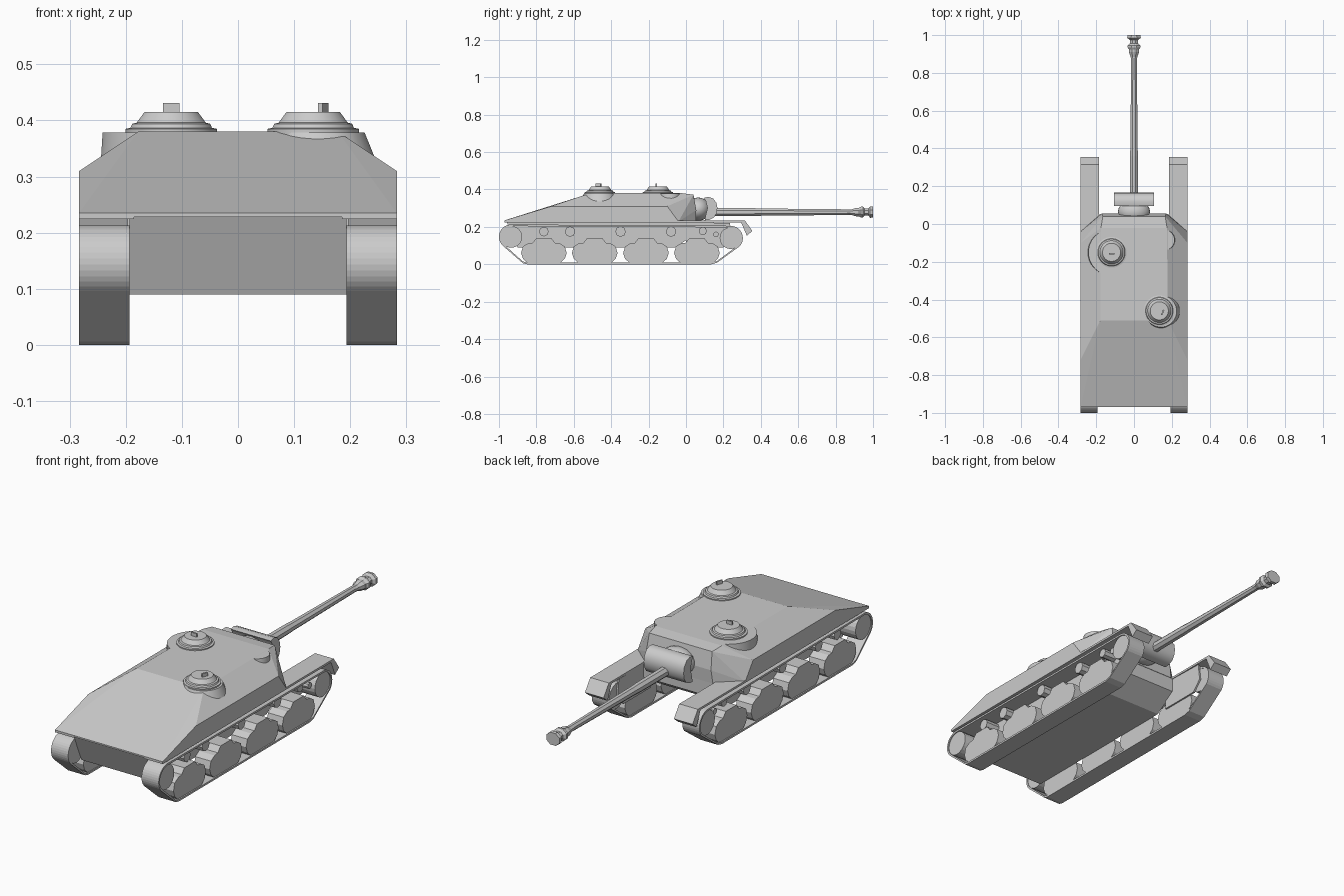
import bpy, bmesh
from math import pi, cos, sin, radians
from mathutils import Vector, Matrix

if "Cube" in bpy.data.objects:
    bpy.data.objects.remove(bpy.data.objects["Cube"])


def finish(name, bm, smooth=None):
    bmesh.ops.recalc_face_normals(bm, faces=bm.faces)
    me = bpy.data.meshes.new(name)
    bm.to_mesh(me)
    bm.free()
    ob = bpy.data.objects.new(name, me)
    bpy.context.collection.objects.link(ob)
    if smooth:
        bpy.ops.object.select_all(action='DESELECT')
        ob.select_set(True)
        bpy.context.view_layer.objects.active = ob
        bpy.ops.object.shade_smooth_by_angle(angle=radians(smooth))
    return ob


def add_prism(bm, pts, x0, x1):
    """Extrude a (y, z) outline along x."""
    face = bm.faces.new([bm.verts.new((x0, y, z)) for y, z in pts])
    ext = bmesh.ops.extrude_face_region(bm, geom=[face], use_keep_orig=True)
    verts = [v for v in ext['geom'] if isinstance(v, bmesh.types.BMVert)]
    bmesh.ops.translate(bm, verts=verts, vec=(x1 - x0, 0, 0))


def prism(name, pts, x0, x1, smooth=None):
    bm = bmesh.new()
    add_prism(bm, pts, x0, x1)
    return finish(name, bm, smooth)


def circle(cy, cz, r, n=24, a0=0, a1=360):
    full = a1 - a0 == 360
    return [(cy + r * cos(radians(a0 + (a1 - a0) * i / (n if full else n - 1))),
             cz + r * sin(radians(a0 + (a1 - a0) * i / (n if full else n - 1))))
            for i in range(n)]


def lathe(name, prof, n, matrix, smooth=None):
    """Revolve a (radius, height) profile around local z, capped at both ends."""
    bm = bmesh.new()
    rings = [[bm.verts.new((r * cos(2 * pi * (i + .5) / n), r * sin(2 * pi * (i + .5) / n), h))
              for i in range(n)] for r, h in prof]
    for a, b in zip(rings, rings[1:]):
        for i in range(n):
            j = (i + 1) % n
            bm.faces.new((a[i], a[j], b[j], b[i]))
    bm.faces.new(rings[0])
    bm.faces.new(rings[-1])
    bm.transform(matrix)
    return finish(name, bm, smooth)


def box(name, loc, size, rot=0):
    bm = bmesh.new()
    bmesh.ops.create_cube(bm, size=1, matrix=Matrix.Translation(loc)
                          @ Matrix.Rotation(rot, 4, 'Z') @ Matrix.Diagonal((*size, 1)))
    return finish(name, bm)


# Casemate: convex faceted shell
corners = [(.283, -.97, .228), (.283, -.97, .235), (.283, -.72, .31), (.178, -.51, .38),
           (.175, -.02, .38), (.165, .04, .372), (.283, -.10, .31), (.283, -.04, .228),
           (.178, .052, .228), (.17, .055, .29)]
bm = bmesh.new()
for x, y, z in corners:
    bm.verts.new((x, y, z))
    bm.verts.new((-x, y, z))
bmesh.ops.convex_hull(bm, input=bm.verts[:])
bmesh.ops.dissolve_limit(bm, angle_limit=radians(1), verts=bm.verts[:], edges=bm.edges[:])
finish("casemate", bm)

# Lower hull
prism("lower_hull", [(-.96, .23), (-.90, .09), (-.06, .09), (.05, .16), (.05, .23)], -.193, .193)

# Running gear, both sides
BOGIE = [(.09, .01), (.112, .03), (.122, .06), (.112, .095), (.085, .112), (.06, .115), (.04, .14)]
bogie_outline = BOGIE + [(-y, z) for y, z in reversed(BOGIE)]
IDLER, SPROCKET = (-.934, .147), (.238, .14)


def track_outline(r, low):
    """Belt path: front wheel, rear wheel, then the ground run."""
    return (circle(*SPROCKET, r, 14, -40, 90) + circle(*IDLER, r, 16, 90, 230)
            + [(-.872, low + .006), (-.85, low), (.135, low), (.165, low + .008)])


for side, s in (("right", 1), ("left", -1)):
    # Track belt: loop strip with thickness
    bm = bmesh.new()
    outer, inner = track_outline(.066, 0), track_outline(.057, .009)
    loops = [[bm.verts.new((s * x, y, z)) for y, z in p]
             for p, x in ((outer, .193), (outer, .283), (inner, .283), (inner, .193))]
    n = len(outer)
    for k in range(4):
        a, b = loops[k], loops[(k + 1) % 4]
        for i in range(n):
            j = (i + 1) % n
            bm.faces.new((a[i], a[j], b[j], b[i]))
    finish(side + "_track_belt", bm)

    # Bogies, end wheels and return rollers
    bm = bmesh.new()
    for cy in (-.76, -.488, -.214, .058):
        add_prism(bm, [(y + cy, z) for y, z in bogie_outline], s * .196, s * .278)
    finish(side + "_bogies", bm)
    bm = bmesh.new()
    for c in (IDLER, SPROCKET):
        add_prism(bm, circle(*c, .058, 20), s * .196, s * .278)
    finish(side + "_end_wheels", bm)
    bm = bmesh.new()
    for cy, cz, r in ((-.76, .175, .026), (-.62, .175, .028), (-.35, .175, .028),
                      (-.08, .175, .028), (.09, .178, .022), (.16, .16, .015)):
        add_prism(bm, circle(cy, cz, r, 8), s * .19, s * .265)
    finish(side + "_return_rollers", bm)
    prism(side + "_suspension_plate", [(0, .09), (.2, .09), (.245, .14), (.235, .22), (0, .226)],
          s * .188, s * .197)

    # Fender with drooping nose
    prism(side + "_fender", [(-.97, .224), (.295, .224), (.325, .153), (.355, .178),
                             (.315, .234), (-.97, .234)], s * .185, s * .283)

# Gun ball and mantlet shield
bm = bmesh.new()
bmesh.ops.create_uvsphere(bm, u_segments=20, v_segments=12, radius=1,
                          matrix=Matrix.Translation((0, .065, .295)) @ Matrix.Diagonal((.085, .065, .062, 1)))
finish("gun_ball", bm, 40)
shield = [(.1, .235), (.125, .238), (.15, .25), (.163, .272), (.168, .3), (.163, .328),
          (.145, .352), (.12, .361), (.095, .355), (.105, .34), (.115, .3), (.105, .26)]
prism("mantlet", shield, -.105, .105, 35)

# Barrel and muzzle brake
along_y = Matrix.Translation((0, 0, .279)) @ Matrix.Rotation(-pi / 2, 4, 'X')
lathe("barrel", [(.024, .12), (.023, .36), (.021, .4), (.016, .89)], 8, along_y)
lathe("muzzle_brake", [(.017, .86), (.019, .885), (.029, .91), (.029, .925), (.037, .935), (.037, .945),
                       (.024, .955), (.024, .975), (.039, .985), (.037, 1.0)], 8,
      along_y @ Matrix.Diagonal((1, .85, 1, 1)))

# Cupolas with skirts and periscopes
CUPOLA = [(.082, .375), (.082, .385), (.073, .387), (.07, .394), (.062, .396), (.048, .415)]
for name, x, y, rot, px in (("left", -.119, -.15, 0, 0), ("right", .134, -.46, 1.2, .018)):
    lathe(name + "_cupola", CUPOLA, 28, Matrix.Translation((x, y, 0)), 25)
    box(name + "_periscope", (x + px, y - .008, .42), (.029, .008, .022), rot)
lathe("left_cupola_skirt", [(.128, .3), (.123, .379)], 28, Matrix.Translation((-.119, -.15, 0)), 30)
lathe("right_cupola_skirt", [(.108, .32), (.084, .379)], 28, Matrix.Translation((.142, -.462, 0)), 30)
lathe("right_front_bulge", [(.062, .3), (.055, .379)], 20, Matrix.Translation((.16, -.085, 0)), 30)
